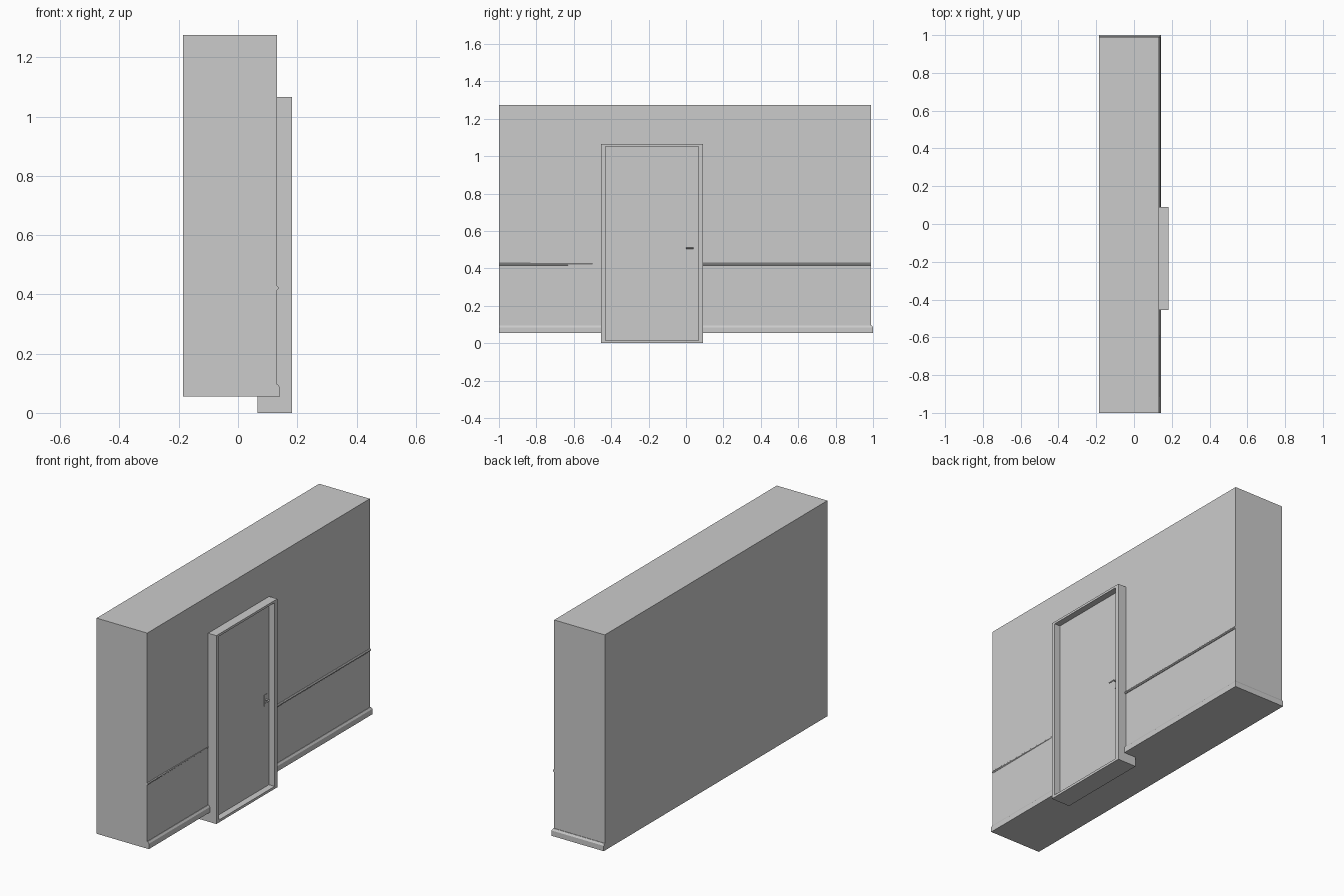
import bpy, bmesh, math
from mathutils import Matrix

if "Cube" in bpy.data.objects:
    bpy.data.objects.remove(bpy.data.objects["Cube"])


def finish(name, bm):
    bmesh.ops.recalc_face_normals(bm, faces=bm.faces)
    mesh = bpy.data.meshes.new(name)
    bm.to_mesh(mesh)
    bm.free()
    ob = bpy.data.objects.new(name, mesh)
    bpy.context.collection.objects.link(ob)
    return ob


def box(name, lo, hi):
    bm = bmesh.new()
    bmesh.ops.create_cube(bm, size=1)
    for v in bm.verts:
        v.co = [lo[i] + (v.co[i] + 0.5) * (hi[i] - lo[i]) for i in range(3)]
    return finish(name, bm)


def loft(name, rings):
    """Skin equal-sized closed rings of points and cap both ends."""
    bm = bmesh.new()
    rows = [[bm.verts.new(p) for p in r] for r in rings]
    n = len(rows[0])
    for a, b in zip(rows, rows[1:]):
        for i in range(n):
            j = (i + 1) % n
            bm.faces.new((a[i], a[j], b[j], b[i]))
    bm.faces.new(rows[0])
    bm.faces.new(rows[-1])
    return finish(name, bm)


def rod(name, start, end, radius, sides=12):
    """Round bar along x or y."""
    bm = bmesh.new()
    along_x = abs(end[0] - start[0]) > 1e-6
    length = abs(end[0] - start[0]) if along_x else abs(end[1] - start[1])
    bmesh.ops.create_cone(bm, cap_ends=True, segments=sides, radius1=radius,
                          radius2=radius, depth=length)
    turn = Matrix.Rotation(math.pi / 2, 4, 'Y' if along_x else 'X')
    mid = [(a + b) / 2 for a, b in zip(start, end)]
    bmesh.ops.transform(bm, matrix=Matrix.Translation(mid) @ turn, verts=bm.verts)
    return finish(name, bm)


BACK, FACE, END = -0.185, 0.132, 0.99   # wall back, front face, right-hand end

# Wall slab
box("wall", (BACK, -1.0, 0.055), (FACE, END, 1.275))

# Skirting board with bevelled top; the right run turns the wall corner
skirt = [(-0.01, 0.055), (0.01, 0.055), (0.01, 0.085), (0.003, 0.096), (-0.01, 0.096)]
loft("skirting_left", [[(FACE + d, y, z) for d, z in skirt] for y in (-1.0, -0.44)])
loft("skirting_right", [
    [(FACE + d, 0.08, z) for d, z in skirt],
    [(FACE + d, END + d, z) for d, z in skirt],
    [(BACK, END + d, z) for d, z in skirt]])

# Chair rail; the left run sinks slightly into the wall towards the door
rail = [(-0.01, 0.415), (0.004, 0.415), (0.008, 0.419), (0.008, 0.424),
        (0.004, 0.428), (-0.01, 0.428)]
loft("chair_rail_right", [[(FACE + d, y, z) for d, z in rail] for y in (0.08, END)])
loft("chair_rail_left", [[(FACE + d - s, y, z) for d, z in rail]
                         for y, s in ((-1.0, 0.003), (-0.44, 0.0075))])

# Door frame: one rectangular section swept round the opening
X0, X1 = 0.065, 0.183
Y0, Y1, Z0, Z1, T = -0.455, 0.09, 0.0, 1.066, 0.024
box("frame_post_left", (X0, Y0, Z0), (X1, Y0 + T, Z1))
box("frame_post_right", (X0, Y1 - T, Z0), (X1, Y1, Z1))
box("frame_header", (X0, Y0 + T, Z1 - 0.013), (X1, Y1 - T, Z1))
box("frame_sill", (X0, Y0 + T, Z0), (X1, Y1 - T, 0.014))

# Door leaf, recessed in the frame
DOOR = 0.147
box("door", (X0, Y0 + T, 0.014), (DOOR, Y1 - T, Z1 - 0.013))

# Handle: back plate, spindle and lever
box("handle_plate", (DOOR - 0.002, 0.024, 0.472), (DOOR + 0.003, 0.046, 0.538))
rod("handle_spindle", (DOOR, 0.036, 0.508), (0.172, 0.036, 0.508), 0.004)
rod("handle_lever", (0.170, 0.0, 0.508), (0.170, 0.040, 0.508), 0.004)
